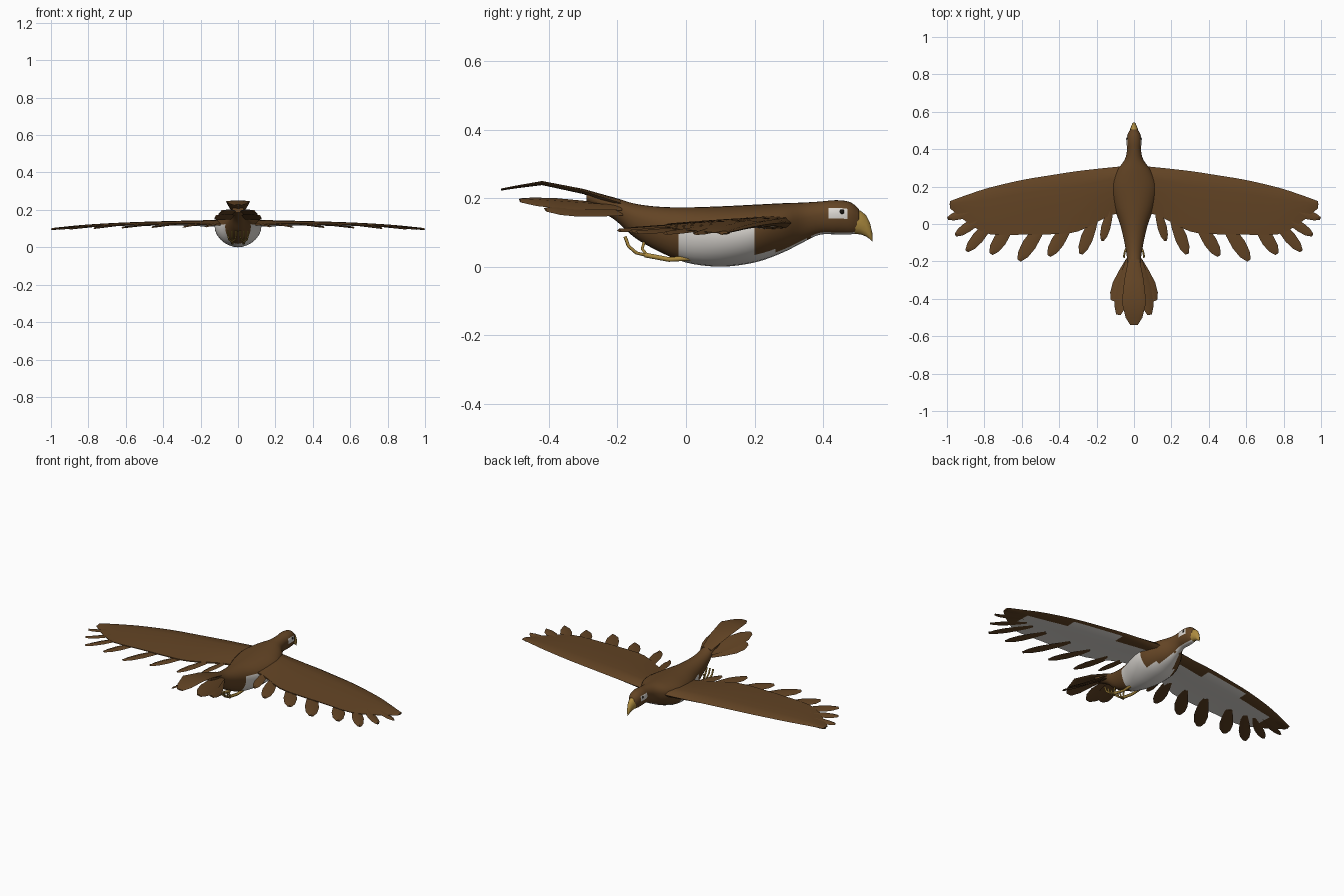
import bpy, bmesh, math
from mathutils import Vector

if "Cube" in bpy.data.objects:
    bpy.data.objects.remove(bpy.data.objects["Cube"])


def material(name, rgb):
    m = bpy.data.materials.new(name)
    m.diffuse_color = (*rgb, 1)
    m.use_nodes = True
    m.node_tree.nodes["Principled BSDF"].inputs["Base Color"].default_value = m.diffuse_color
    return m


BROWN = material("brown plumage", (0.125, 0.058, 0.018))
WHITE = material("white plumage", (0.72, 0.69, 0.65))
YELLOW = material("yellow horn", (0.42, 0.26, 0.05))
BLACK = material("black eye", (0.01, 0.008, 0.006))


def finish(name, bm, mats, rule=None, angle=40):
    """Turn a bmesh into a smooth-shaded object; rule picks the colour slot per face."""
    bmesh.ops.recalc_face_normals(bm, faces=bm.faces)
    bm.normal_update()
    for f in bm.faces:
        f.smooth = True
        if rule:
            f.material_index = rule(f.calc_center_median(), f.normal)
    me = bpy.data.meshes.new(name)
    bm.to_mesh(me)
    bm.free()
    for m in mats:
        me.materials.append(m)
    me.set_sharp_from_angle(angle=math.radians(angle))
    ob = bpy.data.objects.new(name, me)
    bpy.context.collection.objects.link(ob)
    return ob


def mirror(ob):
    ob.modifiers.new("mirror", "MIRROR").use_mirror_merge = False
    return ob


def skin(rings):
    """Join rings of points into a closed skin."""
    bm = bmesh.new()
    vs = [[bm.verts.new(p) for p in r] for r in rings]
    n = len(vs[0])
    for a, b in zip(vs, vs[1:]):
        for i in range(n):
            j = (i + 1) % n
            bm.faces.new((a[i], a[j], b[j], b[i]))
    bm.faces.new(vs[0])
    bm.faces.new(vs[-1])
    return bm


def refine(rows, steps):
    """Catmull-Rom interpolation between station rows."""
    out = []
    for k in range(len(rows) - 1):
        p = [rows[max(0, min(len(rows) - 1, k + o))] for o in (-1, 0, 1, 2)]
        for s in range(steps):
            t = s / steps
            out.append([0.5 * (2 * b + (c - a) * t + (2 * a - 5 * b + 4 * c - d) * t * t
                               + (3 * b - a - 3 * c + d) * t ** 3) for a, b, c, d in zip(*p)])
    return out + [rows[-1]]


def oval_loft(rows, n=20, mid=0.6):
    """Rows are (y, bottom z, top z, half width)."""
    rings = []
    for y, zb, zt, w in rows:
        zc = zb + (zt - zb) * mid
        ring = []
        for i in range(n):
            a = 2 * math.pi * i / n
            s = math.sin(a)
            ring.append((w * math.cos(a), y, zc + s * (zt - zc if s > 0 else zc - zb)))
        rings.append(ring)
    return skin(rings)


# Body, neck and head in one skin, white breast, throat and cheeks
def body_colour(c, n):
    belly = -0.03 < c.y < 0.21 and c.z < 0.125
    throat = 0.21 <= c.y < 0.5 and n.z < -0.8
    cheek = 0.415 < c.y < 0.47 and 0.135 < c.z < 0.172
    return 1 if belly or throat or cheek else 0


body = [(-0.29, 0.185, 0.222, 0.03), (-0.21, 0.138, 0.202, 0.034), (-0.15, 0.085, 0.184, 0.042),
        (-0.08, 0.045, 0.175, 0.055), (0, 0.012, 0.173, 0.075), (0.1, 0.0, 0.176, 0.11),
        (0.2, 0.012, 0.181, 0.125), (0.28, 0.04, 0.185, 0.095), (0.34, 0.07, 0.187, 0.052),
        (0.39, 0.093, 0.19, 0.038), (0.44, 0.094, 0.194, 0.04), (0.48, 0.094, 0.188, 0.034),
        (0.505, 0.1, 0.168, 0.02)]
finish("body", oval_loft(refine(body, 4), 28), [BROWN, WHITE], body_colour, 60)

# Hooked beak
beak = [(0.49, 0.096, 0.17, 0.025), (0.51, 0.094, 0.163, 0.02), (0.526, 0.088, 0.15, 0.014),
        (0.537, 0.08, 0.128, 0.009), (0.544, 0.073, 0.098, 0.003)]
finish("beak", oval_loft(beak, 12, 0.5), [YELLOW], None, 60)

# Eyes
bm = bmesh.new()
bmesh.ops.create_uvsphere(bm, u_segments=10, v_segments=6, radius=0.008)
bmesh.ops.translate(bm, verts=bm.verts, vec=(0.034, 0.455, 0.16))
mirror(finish("eye", bm, [BLACK]))

# Wings: thin sections (x, leading y, trailing y, top z, thickness)
wing = [(0.04, 0.31, 0.06, 0.15, 0.045), (0.13, 0.302, 0.045, 0.146, 0.038),
        (0.3, 0.283, -0.04, 0.142, 0.028), (0.45, 0.26, -0.055, 0.138, 0.024),
        (0.6, 0.235, -0.057, 0.133, 0.02), (0.77, 0.195, -0.055, 0.124, 0.016),
        (0.88, 0.16, 0.0, 0.115, 0.013), (0.985, 0.122, 0.085, 0.104, 0.008)]
TOP = [(0, -0.5), (0.06, -0.12), (0.25, 0), (0.5, -0.1), (0.75, -0.3), (1, -0.55)]
UNDER = [(1, -0.75), (0.75, -0.75), (0.5, -0.8), (0.25, -0.95), (0.06, -0.85)]
rows = refine(wing, 3)
rings = [[(x, yl + (yt - yl) * u, z + v * th) for u, v in TOP + UNDER]
         for x, yl, yt, z, th in rows]


def wing_colour(c, n):
    lead = 0.31 - 0.17 * c.x ** 2
    return 1 if n.z < -0.3 and 0.1 < c.x < 0.86 and c.y < lead - 0.06 else 0


mirror(finish("wing", skin(rings), [BROWN, WHITE], wing_colour, 50))


def feather(name, base, tip, half, tilt=0.0, thick=0.006):
    """Flat blunt feather from base to tip."""
    base, tip = Vector(base), Vector(tip)
    d = tip - base
    s = d.cross(Vector((0, 0, 1))).normalized()
    s.z = tilt
    s.normalize()
    up = s.cross(d).normalized() * thick / 2
    rings = []
    for t, w in ((0, 0.5), (0.35, 0.85), (0.62, 1), (0.85, 0.8), (1, 0.3)):
        c, e = base + d * t, s * half * w
        rings.append([c + e - up, c + up * 1.6, c - e - up, c - up * 1.6])
    return mirror(finish(name, skin(rings), [BROWN], None, 40))


# Flight feathers: base x, y and tip x, y, half width
flight = [(0.84, 0.11, 0.985, 0.105, 0.022), (0.82, 0.08, 0.997, 0.03, 0.024),
          (0.79, 0.05, 0.955, -0.06, 0.027), (0.74, 0.04, 0.895, -0.145, 0.032),
          (0.64, 0.03, 0.765, -0.16, 0.036), (0.47, 0.03, 0.615, -0.195, 0.038),
          (0.33, 0.03, 0.455, -0.17, 0.036), (0.2, 0.06, 0.285, -0.16, 0.033),
          (0.12, 0.1, 0.17, -0.09, 0.025)]
for i, (bx, by, tx, ty, w) in enumerate(flight):
    feather(f"flight_feather_{i + 1}", (bx, by, 0.127 - 0.02 * bx ** 2),
            (tx, ty, 0.112 - 0.015 * tx ** 2), w, 0.12)

# Tail: raised centre blade with drooping feathers on each side
tail = [(-0.19, 0.17, 0.196, 0.03), (-0.3, 0.212, 0.227, 0.052), (-0.42, 0.238, 0.25, 0.065),
        (-0.5, 0.228, 0.236, 0.045), (-0.54, 0.222, 0.228, 0.02)]
finish("tail_centre", oval_loft(tail, 12), [BROWN])
feather("tail_feather_inner", (0.025, -0.19, 0.175), (0.085, -0.485, 0.195), 0.042, 0.4)
feather("tail_feather_outer", (0.025, -0.19, 0.16), (0.115, -0.41, 0.168), 0.04, 0.45)


# Tucked legs and toes
def tube(name, points, radius):
    cu = bpy.data.curves.new(name, "CURVE")
    cu.dimensions = "3D"
    cu.bevel_depth = radius
    cu.bevel_resolution = 1
    cu.use_fill_caps = True
    sp = cu.splines.new("POLY")
    sp.points.add(len(points) - 1)
    for p, q in zip(sp.points, points):
        p.co = (*q, 1)
    cu.materials.append(YELLOW)
    bpy.context.collection.objects.link(bpy.data.objects.new(name, cu))


for side, s in (("left", -1), ("right", 1)):
    tube(f"leg_{side}", [(s * 0.03, 0.02, 0.025), (s * 0.03, -0.05, 0.021),
                         (s * 0.032, -0.12, 0.034)], 0.008)
    for k, dx in enumerate((-0.016, 0, 0.016)):
        x = s * 0.032
        tube(f"toe_{side}_{k + 1}", [(x, -0.115, 0.033), (x + dx, -0.145, 0.04),
                                     (x + dx * 1.3, -0.168, 0.06), (x + dx * 1.3, -0.178, 0.088)], 0.005)
    tube(f"hind_toe_{side}", [(s * 0.032, -0.115, 0.035), (s * 0.032, -0.128, 0.052),
                              (s * 0.032, -0.122, 0.072)], 0.005)
